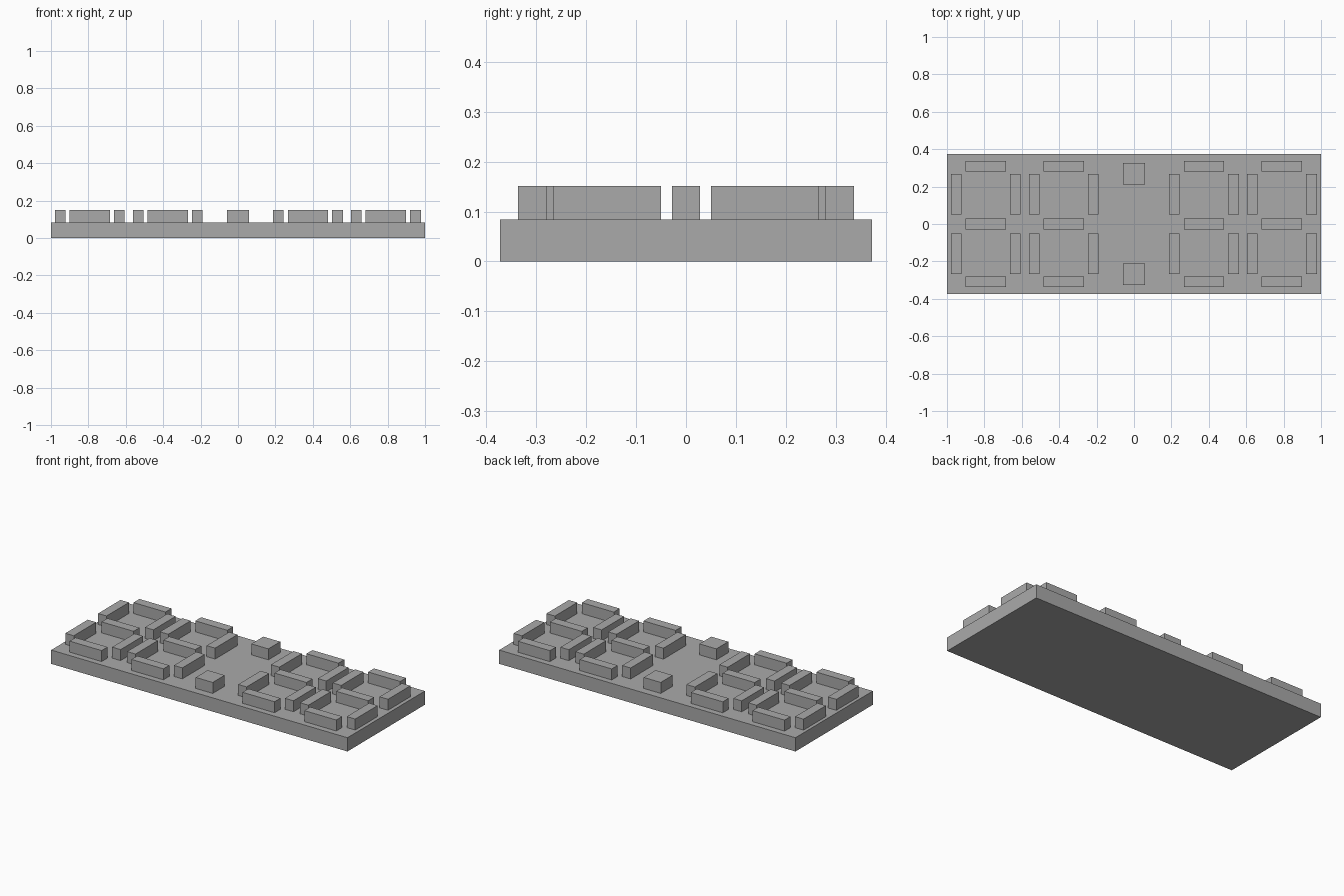
import bpy

cube = bpy.data.objects.get("Cube")
if cube:
    bpy.data.objects.remove(cube, do_unlink=True)

GREY = (0.4, 0.4, 0.4, 1.0)
grey = bpy.data.materials.new("plain_grey")
grey.use_nodes = True
grey.diffuse_color = GREY
grey.node_tree.nodes["Principled BSDF"].inputs["Base Color"].default_value = GREY

BASE_TOP = 0.084
TOP = 0.151


def block(name, x, y, width, depth, low, high):
    """Flat-sided box centred on x, y and spanning low to high."""
    bpy.ops.mesh.primitive_cube_add(size=1, location=(x, y, (low + high) / 2))
    obj = bpy.context.object
    obj.name = name
    obj.scale = (width, depth, high - low)
    bpy.ops.object.transform_apply(location=False, rotation=False, scale=True)
    obj.data.materials.append(grey)
    return obj


def raised(name, x, y, width, depth):
    block(name, x, y, width, depth, BASE_TOP, TOP)


# Backing slab
block("base_plate", 0, 0, 2, 0.746, 0, BASE_TOP)

# Four digits of seven raised segments each
LONG, THIN = 0.216, 0.057
for digit, cx in enumerate((-0.793, -0.376, 0.374, 0.791), 1):
    for row, y in (("bottom", -0.308), ("middle", 0), ("top", 0.308)):
        raised(f"digit_{digit}_{row}_bar", cx, y, LONG, THIN)
    for side, dx in (("right", -0.158), ("left", 0.158)):
        for row, y in (("lower", -0.158), ("upper", 0.158)):
            raised(f"digit_{digit}_{row}_{side}_bar", cx + dx, y, THIN, LONG)

# Separator dots between the digit pairs
for row, y in (("lower", -0.268), ("upper", 0.268)):
    raised(f"{row}_separator_dot", 0, y, 0.115, 0.115)
